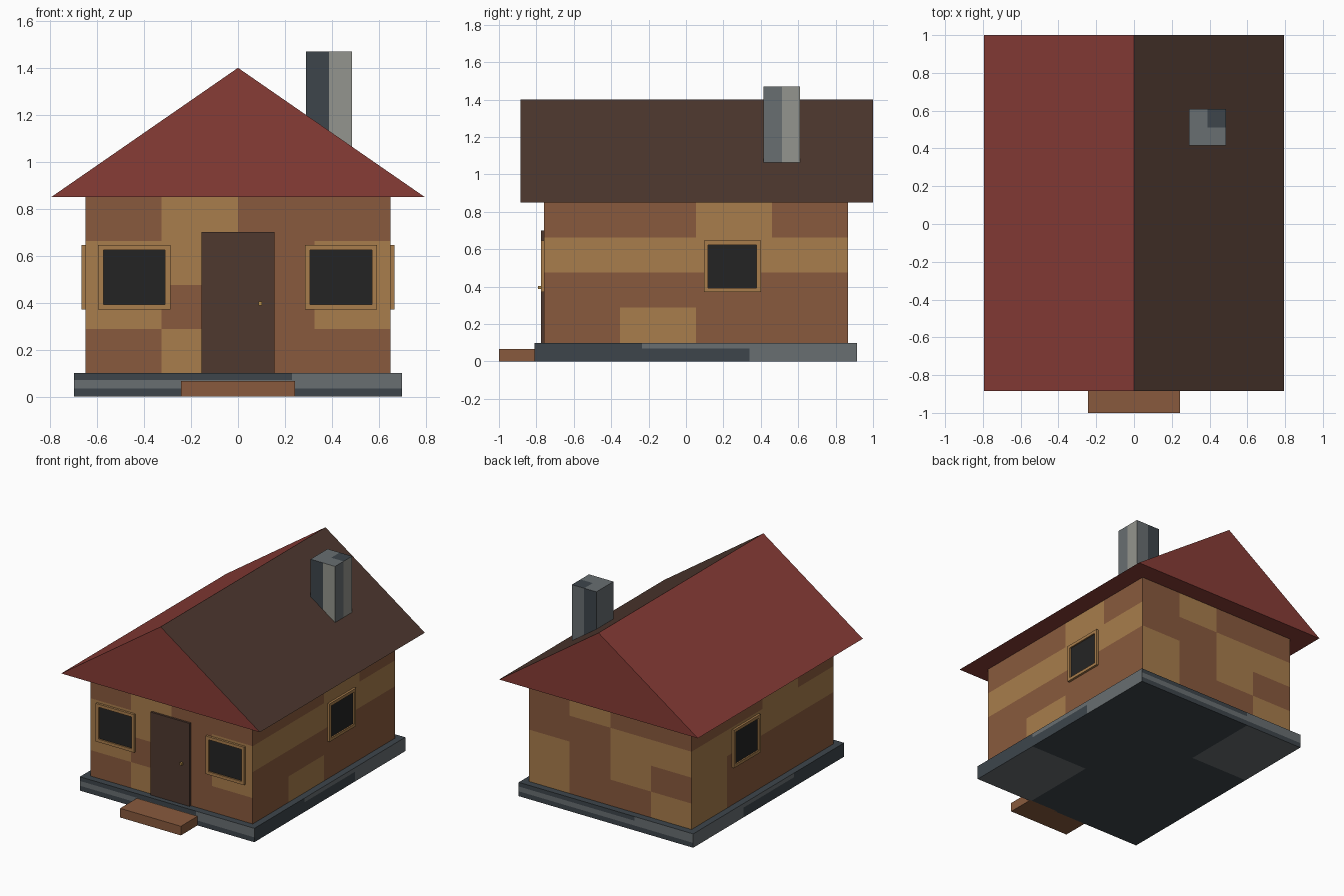
import bpy, bmesh
from mathutils import Vector, Matrix
import math

if "Cube" in bpy.data.objects:
    bpy.data.objects.remove(bpy.data.objects["Cube"])


def material(name, hex_colour):
    chans = [int(hex_colour[i:i + 2], 16) / 255 for i in (0, 2, 4)]
    m = bpy.data.materials.new(name)
    m.diffuse_color = [((c + 0.055) / 1.055) ** 2.4 if c > 0.04 else c / 12.92 for c in chans] + [1]
    m.use_nodes = True
    m.node_tree.nodes["Principled BSDF"].inputs["Base Color"].default_value = m.diffuse_color
    return m


RED = material("roof red", "873c36")
DARK = material("dark brown", "4e382f")
BROWN = material("wall brown", "895a3d")
TAN = material("wall tan", "a87d4c")
SLATE = material("dark slate", "3d454b")
GREY = material("mid grey", "686e71")
LIGHT = material("light grey", "94958e")
BLACK = material("window black", "242424")
GOLD = material("knob gold", "b48c48")


def finish(name, bm, mats, rule=None):
    """Turn a bmesh into an object, colouring faces by rule(centre, normal)."""
    bm.normal_update()
    if rule:
        for f in bm.faces:
            f.material_index = rule(f.calc_center_median(), f.normal)
    me = bpy.data.meshes.new(name)
    bm.to_mesh(me)
    bm.free()
    for m in mats:
        me.materials.append(m)
    ob = bpy.data.objects.new(name, me)
    bpy.context.collection.objects.link(ob)
    return ob


def box_bm(lo, hi, cuts=((), (), ())):
    """Box between two corners, sliced at the given x, y and z values."""
    lo, hi = Vector(lo), Vector(hi)
    bm = bmesh.new()
    bmesh.ops.create_cube(bm, size=1)
    for v in bm.verts:
        v.co = Vector([(lo[i] + hi[i]) / 2 + v.co[i] * (hi[i] - lo[i]) for i in range(3)])
    for axis, values in enumerate(cuts):
        n = Vector((0, 0, 0))
        n[axis] = 1
        for c in values:
            bmesh.ops.bisect_plane(bm, geom=bm.verts[:] + bm.edges[:] + bm.faces[:],
                                   plane_co=n * c, plane_no=n)
    return bm


# Stone base with blocks of two greys
def base_rule(c, n):
    if n.z > 0.5:
        return 0
    if n.z < -0.5:
        return int((c.x > 0.23 and c.y < -0.235) or (c.x < -0.23 and c.y > 0.34))
    if abs(n.y) > 0.5:
        side = c.x if n.y < 0 else -c.x
        return int(c.z > 0.035 and (side > 0.23 or c.z < 0.07))
    return int(c.y > 0.34 or (c.y > -0.235 and c.z > 0.07))


finish("stone_base", box_bm((-0.698, -0.81, 0), (0.698, 0.915, 0.1),
       ((-0.23, 0.23), (-0.235, 0.34), (0.035, 0.07))), [SLATE, GREY], base_rule)

# Walls: each side is a four by four patchwork, rows top to bottom
X0, X1, Y0, Y1, Z0, Z1 = -0.65, 0.65, -0.76, 0.865, 0.1, 0.85
PATCHES = {
    "front": ("BTBB", "TTBT", "TBBT", "BTBB"),
    "right": ("BBTB", "TTTT", "BBBB", "BTBB"),
    "back": ("BTBB", "BBTT", "TBTB", "TBBT"),
    "left": ("BBTB", "TTTT", "TBBB", "TBBB"),
}


def wall_rule(c, n):
    if abs(n.z) > 0.5:
        return 0
    u, v = (c.x - X0) / (X1 - X0), (c.y - Y0) / (Y1 - Y0)
    if abs(n.y) > 0.5:
        side, t = ("front", u) if n.y < 0 else ("back", 1 - u)
    else:
        side, t = ("right", v) if n.x > 0 else ("left", 1 - v)
    row = int((Z1 - c.z) / (Z1 - Z0) * 4)
    return int(PATCHES[side][row][int(t * 4)] == "T")


def quarters(a, b):
    return [a + (b - a) * i / 4 for i in (1, 2, 3)]


finish("walls", box_bm((X0, Y0, Z0), (X1, Y1, Z1),
       (quarters(X0, X1), quarters(Y0, Y1), quarters(Z0, Z1))), [BROWN, TAN], wall_rule)

# Gable roof: right slope dark, everything else red
bm = bmesh.new()
tri = [bm.verts.new(p) for p in ((-0.795, -0.885, 0.85), (0.795, -0.885, 0.85), (0, -0.885, 1.4))]
face = bm.faces.new(tri)
ext = bmesh.ops.extrude_face_region(bm, geom=[face])
bmesh.ops.translate(bm, vec=(0, 1.885, 0),
                    verts=[g for g in ext["geom"] if isinstance(g, bmesh.types.BMVert)])
if len(bm.faces) < 5:
    bm.faces.new(tri)
bmesh.ops.recalc_face_normals(bm, faces=bm.faces[:])
finish("roof", bm, [RED, DARK], lambda c, n: int(n.x > 0.3 and n.z > 0.3))


# Chimney with vertical stone strips
def chimney_rule(c, n):
    east, north = c.x > 0.388, c.y > 0.512
    if n.z > 0.5:
        return 0 if east and north else 1
    if n.y < -0.5:
        return 2 if east else 0
    if n.y > 0.5:
        return 1 if east else 0
    if n.x > 0.5:
        return 2 if north else 1
    return 1


finish("chimney", box_bm((0.29, 0.415, 1.0), (0.486, 0.61, 1.47), ((0.388,), (0.512,), ())),
       [SLATE, GREY, LIGHT], chimney_rule)

# Door, knob and front step
finish("door", box_bm((-0.156, -0.775, 0.1), (0.155, -0.755, 0.7)), [DARK])
finish("door_knob", box_bm((0.087, -0.792, 0.388), (0.103, -0.774, 0.404)), [GOLD])
finish("front_step", box_bm((-0.243, -1.0, 0), (0.243, -0.8, 0.066)), [BROWN])


# Windows: a framed plate with the glass inset and pushed in
def window(name, width, turn, location):
    bm = box_bm((-width / 2, -0.016, -0.1375), (width / 2, 0.005, 0.1375))
    bm.normal_update()
    pane = next(f for f in bm.faces if f.normal.y < -0.5)
    bmesh.ops.inset_region(bm, faces=[pane], thickness=0.031)
    ext = bmesh.ops.extrude_discrete_faces(bm, faces=[pane])
    pane = ext["faces"][0]
    rim = pane.verts[:]
    bmesh.ops.translate(bm, vec=(0, 0.01, 0), verts=rim)
    pane.material_index = 1
    bm.transform(Matrix.Translation(location) @ Matrix.Rotation(turn, 4, 'Z'))
    finish(name, bm, [TAN, BLACK])


window("front_window_left", 0.307, 0, (-0.442, Y0, 0.508))
window("front_window_right", 0.307, 0, (0.438, Y0, 0.508))
window("side_window_right", 0.304, math.pi / 2, (X1, 0.248, 0.508))
window("side_window_left", 0.304, -math.pi / 2, (X0, 0.248, 0.508))
